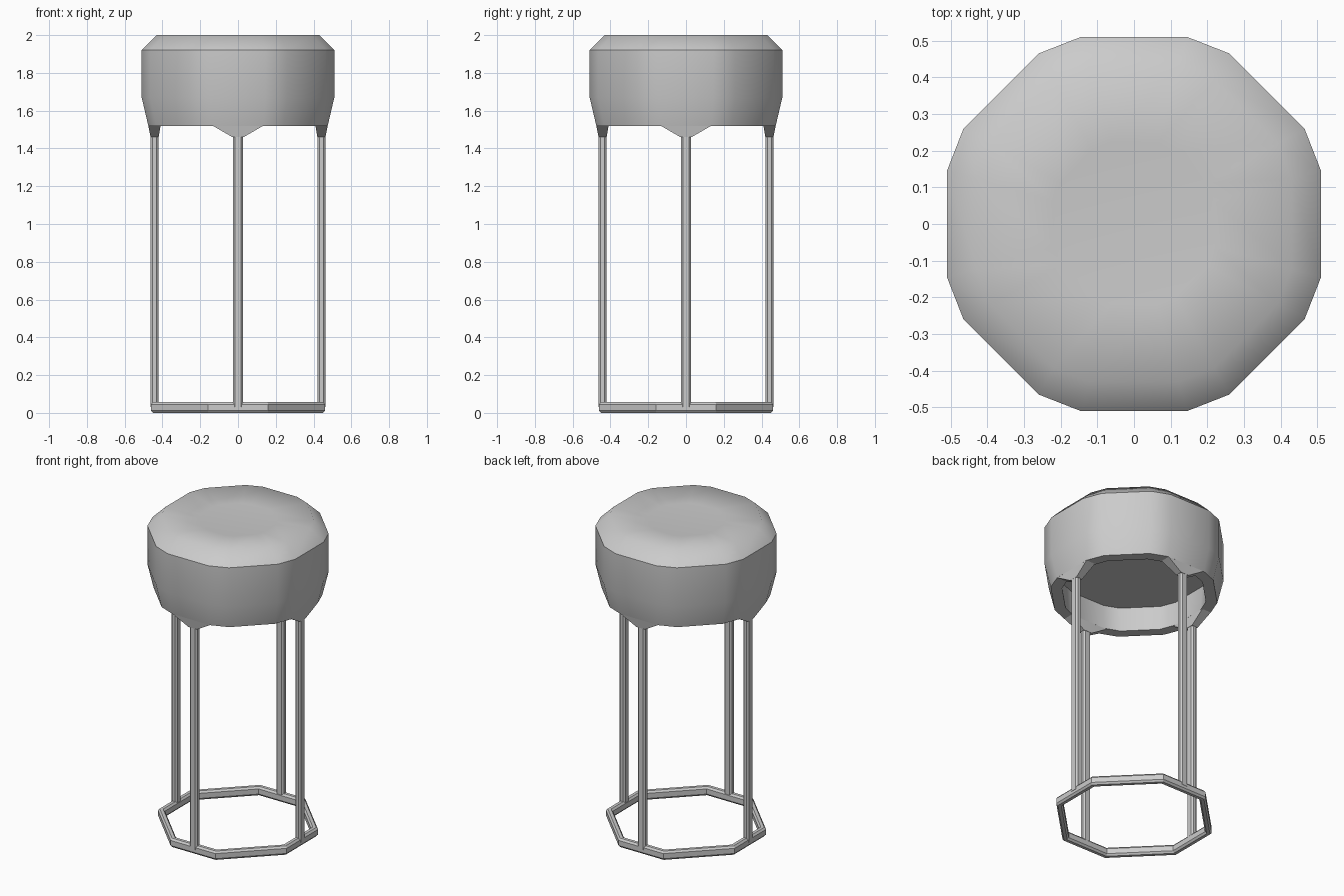
import bpy, bmesh, math

if "Cube" in bpy.data.objects:
    bpy.data.objects.remove(bpy.data.objects["Cube"])

SEAT = [(0.51, 0.145), (0.465, 0.26), (0.26, 0.465), (0.145, 0.51)]
BASE = [(0.46, 0.16), (0.16, 0.46)]


def full_outline(quarter):
    """Repeat a quarter outline four times around z."""
    pts = list(quarter)
    for _ in range(3):
        pts += [(-y, x) for x, y in pts[-len(quarter):]]
    return pts


def loft(name, rings, cap=True, closed=False, angle=None):
    """Skin a list of equal-length 3D point rings."""
    bm = bmesh.new()
    loops = [[bm.verts.new(p) for p in ring] for ring in rings]
    n = len(loops[0])
    pairs = list(zip(loops, loops[1:]))
    if closed:
        pairs.append((loops[-1], loops[0]))
    for a, b in pairs:
        for i in range(n):
            j = (i + 1) % n
            bm.faces.new((a[i], a[j], b[j], b[i]))
    if cap and not closed:
        bm.faces.new(loops[0][::-1])
        bm.faces.new(loops[-1])
    bmesh.ops.recalc_face_normals(bm, faces=bm.faces)
    mesh = bpy.data.meshes.new(name)
    bm.to_mesh(mesh)
    bm.free()
    obj = bpy.data.objects.new(name, mesh)
    bpy.context.collection.objects.link(obj)
    if angle:
        bpy.ops.object.select_all(action='DESELECT')
        obj.select_set(True)
        bpy.context.view_layer.objects.active = obj
        bpy.ops.object.shade_smooth_by_angle(angle=math.radians(angle))
    return obj


def scaled(outline, radius, z):
    s = radius / outline[0][0]
    return [(x * s, y * s, z) for x, y in outline]


# Cushion: hollow underside, tapered skirt, bevelled and slightly dished top
seat_outline = full_outline(SEAT)
seat_profile = [(0.42, 1.68), (0.41, 1.52), (0.475, 1.52), (0.51, 1.67),
                (0.51, 1.92), (0.43, 2.0), (0.22, 1.985)]
seat = loft("seat", [scaled(seat_outline, r, z) for r, z in seat_profile], angle=50)
for e in seat.data.edges:
    if all(abs(seat.data.vertices[v].co.z - 1.92) < 1e-4 for v in e.vertices):
        e.use_edge_sharp = True

# Floor ring: eight-sided hoop with a chamfered bar section
base_outline = full_outline(BASE)
bar = [(0.45, 0), (0.46, 0.012), (0.46, 0.045), (0.45, 0.057),
       (0.43, 0.057), (0.42, 0.045), (0.42, 0.012), (0.43, 0)]
loft("floor_ring", [scaled(base_outline, r, z) for r, z in bar], closed=True)


# Legs and the flared sockets joining them to the seat
def section(x0, x1, half, z, c=0.0):
    if not c:
        return [(x0, -half, z), (x1, -half, z), (x1, half, z), (x0, half, z)]
    return [(x0 + c, -half, z), (x1 - c, -half, z), (x1, -half + c, z), (x1, half - c, z),
            (x1 - c, half, z), (x0 + c, half, z), (x0, half - c, z), (x0, -half + c, z)]


for k, side in enumerate(("right", "back", "left", "front")):
    leg = loft(side + "_leg", [section(0.422, 0.462, 0.027, z, 0.01) for z in (0.03, 1.48)])
    socket = loft(side + "_leg_socket", [section(0.42, 0.463, 0.03, 1.46),
                                         section(0.41, 0.475, 0.135, 1.521)])
    for part in (leg, socket):
        part.rotation_euler.z = k * math.pi / 2
